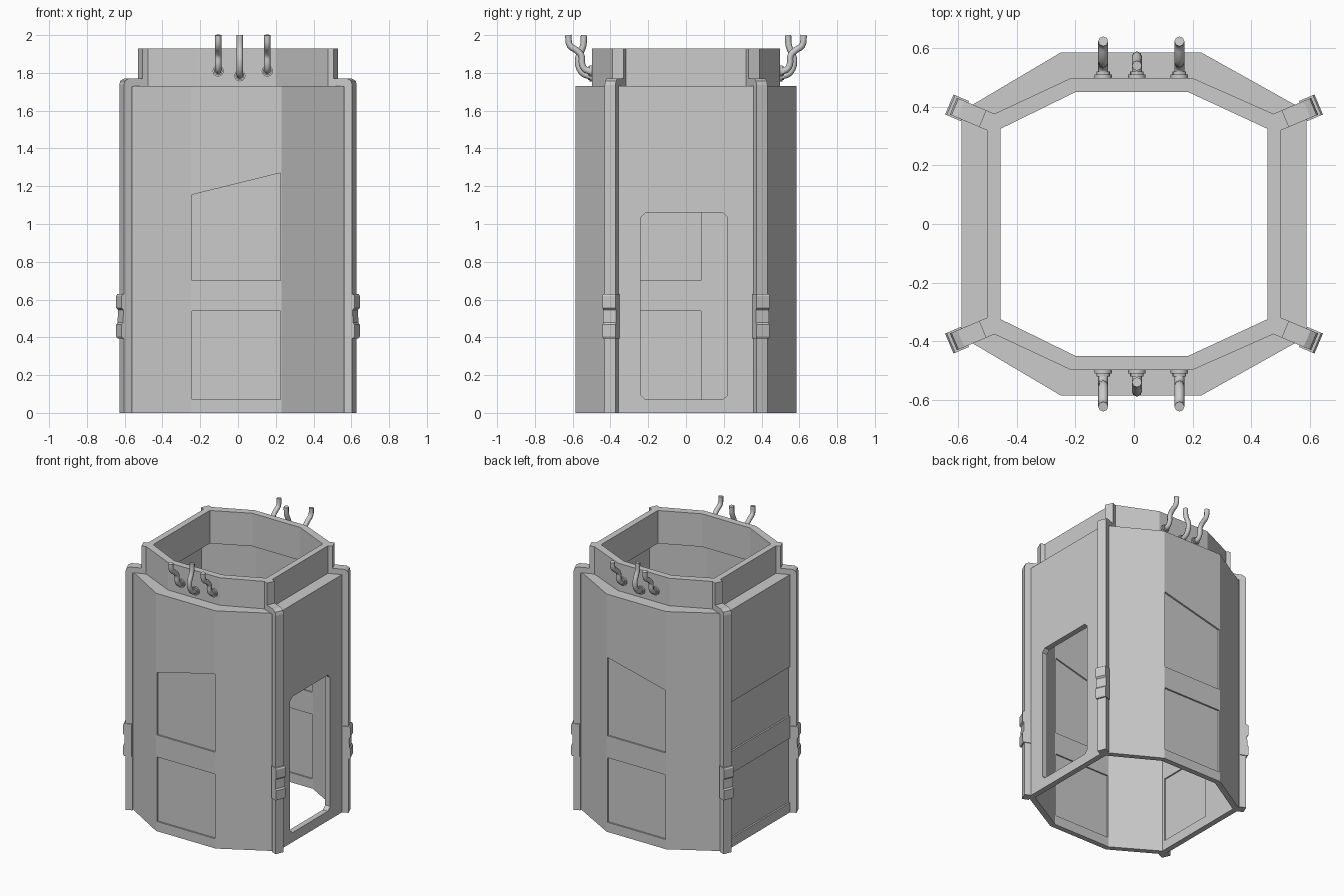
import bpy, bmesh
from math import cos, sin, radians
from mathutils import Vector

if "Cube" in bpy.data.objects:
    bpy.data.objects.remove(bpy.data.objects["Cube"])


def make_object(name, bm):
    bmesh.ops.recalc_face_normals(bm, faces=bm.faces[:])
    mesh = bpy.data.meshes.new(name)
    bm.to_mesh(mesh)
    bm.free()
    ob = bpy.data.objects.new(name, mesh)
    bpy.context.collection.objects.link(ob)
    return ob


def prism(bm, outline, offset):
    """Extrude a closed 3D outline by an offset vector."""
    a = [bm.verts.new(p) for p in outline]
    b = [bm.verts.new(Vector(p) + Vector(offset)) for p in outline]
    n = len(a)
    bm.faces.new(a)
    bm.faces.new(b[::-1])
    for i in range(n):
        bm.faces.new((a[i], a[(i + 1) % n], b[(i + 1) % n], b[i]))


def octagon(left, right, y, side_x, side_y):
    return [(right, y), (side_x, side_y), (side_x, -side_y), (right, -y),
            (left, -y), (-side_x, -side_y), (-side_x, side_y), (left, y)]


# Hollow octagonal body with shoulder and neck, as one closed loop of rings
outer = octagon(-0.25, 0.23, 0.585, 0.588, 0.385)
inside = octagon(-0.24, 0.22, 0.547, 0.548, 0.362)
neck_out = octagon(-0.215, 0.20, 0.498, 0.50, 0.365)
neck_in = octagon(-0.20, 0.185, 0.45, 0.455, 0.325)
rings = [(outer, 0), (outer, 1.73), (neck_out, 1.73), (neck_out, 1.93),
         (neck_in, 1.93), (neck_in, 1.69), (inside, 1.69), (inside, 0)]
bm = bmesh.new()
loops = [[bm.verts.new((x, y, z)) for x, y in ring] for ring, z in rings]
for r in range(8):
    a, b = loops[r], loops[(r + 1) % 8]
    for i in range(8):
        j = (i + 1) % 8
        bm.faces.new((a[i], a[j], b[j], b[i]))
body = make_object("body_shell", bm)

# Cutters: shallow panels on both faces of front, back and left walls, plus doorway
bm = bmesh.new()
xl, xr = -0.244, 0.224
front_panels = [[(xl, 0.07), (xr, 0.07), (xr, 0.54), (xl, 0.54)],
                [(xl, 0.70), (xr, 0.70), (xr, 1.27), (xl, 1.155)]]
for s in (-1, 1):
    for shape in front_panels:
        prism(bm, [(x, s * 0.573, z) for x, z in shape], (0, s * 0.05, 0))
        inner_shape = [(max(min(x, 0.213), -0.233), z) for x, z in shape]
        prism(bm, [(x, s * 0.50, z) for x, z in inner_shape], (0, s * 0.057, 0))
for z0, z1 in ((0.07, 0.54), (0.70, 1.06)):
    prism(bm, [(-0.576, y, z) for y, z in ((-0.355, z0), (0.355, z0), (0.355, z1), (-0.355, z1))],
          (-0.05, 0, 0))
    prism(bm, [(-0.50, y, z) for y, z in ((-0.34, z0), (0.08, z0), (0.08, z1), (-0.34, z1))],
          (-0.058, 0, 0))
c = 0.025
door = [(-0.24 + c, 0.07), (0.22 - c, 0.07), (0.22, 0.07 + c), (0.22, 1.06 - c),
        (0.22 - c, 1.06), (-0.24 + c, 1.06), (-0.24, 1.06 - c), (-0.24, 0.07 + c)]
prism(bm, [(0.48, y, z) for y, z in door], (0.2, 0, 0))
cutter = make_object("opening_cutter", bm)
cutter.hide_render = True
mod = body.modifiers.new("openings", 'BOOLEAN')
mod.operation, mod.solver, mod.object = 'DIFFERENCE', 'EXACT', cutter
bpy.context.view_layer.objects.active = body
bpy.ops.object.modifier_apply(modifier=mod.name)
bpy.data.objects.remove(cutter)

# Corner straps: run up the corner, over the shoulder and up the neck
strap = [(0.133, 0), (0.133, 1.735), (0.127, 1.758), (0.105, 1.77), (0.025, 1.77), (0.025, 1.93),
         (-0.012, 1.93), (-0.012, 1.728), (0.085, 1.728), (0.085, 0)]
# Clamp profile: two raised bands with a bridge between
clamp = [(0.09, 0.395), (0.142, 0.395), (0.148, 0.405), (0.148, 0.468), (0.14, 0.478), (0.138, 0.545),
         (0.148, 0.555), (0.148, 0.62), (0.142, 0.63), (0.09, 0.63)]
ang = radians(23)
for sx in (-1, 1):
    for sy in (-1, 1):
        radial = Vector((sx * cos(ang), sy * sin(ang), 0))
        across = Vector((-sx * sin(ang), sy * cos(ang), 0))
        origin = Vector((sx * 0.494, sy * 0.35, 0))
        for name, profile, width in (("corner_strap", strap, 0.062), ("strap_clamp", clamp, 0.074)):
            bm = bmesh.new()
            prism(bm, [origin + radial * r - across * width / 2 + Vector((0, 0, z))
                       for r, z in profile], across * width)
            make_object(name, bm)


# Bent hooks with round base flanges on front and back of the neck
def hook(x, s, path):
    cu = bpy.data.curves.new("hook", 'CURVE')
    cu.dimensions = '3D'
    cu.bevel_depth, cu.bevel_resolution, cu.use_fill_caps = 0.017, 2, True
    cu.resolution_u = 3
    sp = cu.splines.new('BEZIER')
    sp.bezier_points.add(len(path) - 1)
    for p, (y, z) in zip(sp.bezier_points, path):
        p.co = (x, s * y, z)
        p.handle_left_type = p.handle_right_type = 'AUTO'
    bpy.context.collection.objects.link(bpy.data.objects.new("hook", cu))
    for radius, y, depth in ((0.03, 0.503, 0.014), (0.023, 0.513, 0.014)):
        bpy.ops.mesh.primitive_cylinder_add(vertices=12, radius=radius, depth=depth,
                                            location=(x, s * y, path[0][1]),
                                            rotation=(radians(90), 0, 0))
        bpy.context.object.name = "hook_flange"
        bpy.ops.object.shade_smooth_by_angle()


outer_path = [(0.495, 1.81), (0.53, 1.815), (0.55, 1.845), (0.553, 1.89), (0.58, 1.92),
              (0.615, 1.945), (0.623, 2.0)]
middle_path = [(0.495, 1.785), (0.535, 1.79), (0.565, 1.825), (0.57, 1.88),
               (0.545, 1.94), (0.54, 2.0)]
for s in (-1, 1):
    hook(-0.105, s, outer_path)
    hook(0.01, s, middle_path)
    hook(0.155, s, outer_path)
